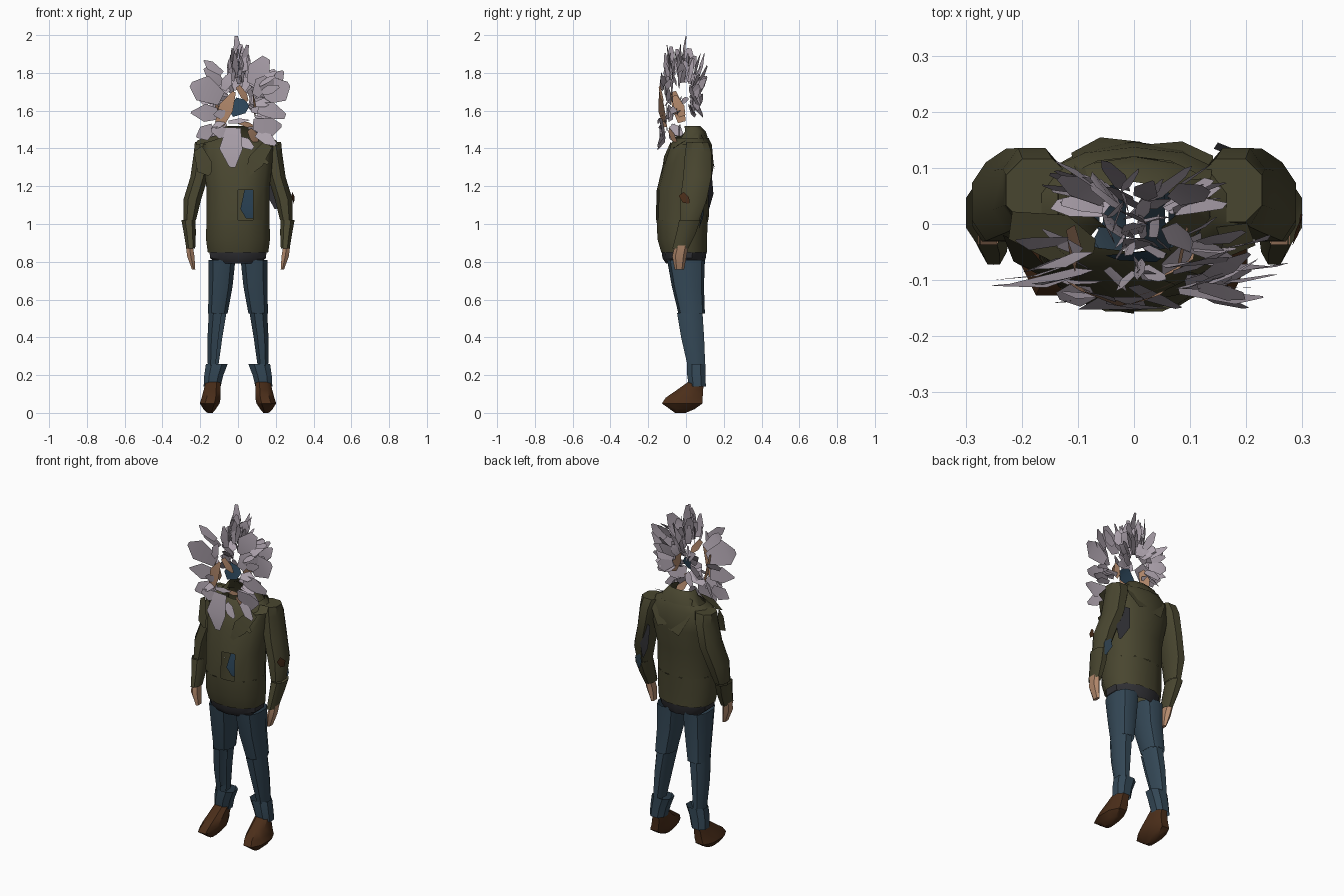
import bpy, bmesh, math, random
from mathutils import Vector

random.seed(23)
old_cube = bpy.data.objects.get("Cube")
if old_cube:
    bpy.data.objects.remove(old_cube, do_unlink=True)


def make_material(name, red, green, blue):
    material = bpy.data.materials.new(name)
    material.use_nodes = True
    shader = next(n for n in material.node_tree.nodes if n.type == 'BSDF_PRINCIPLED')
    shader.inputs["Base Color"].default_value = (red, green, blue, 1)
    shader.inputs["Roughness"].default_value = 0.8
    material.diffuse_color = (red, green, blue, 1)
    return material


hair = make_material("ash grey hair", .42, .365, .42)
skin = make_material("tan skin", .45, .25, .15)
olive = make_material("olive cloth", .066, .061, .029)
denim = make_material("blue denim", .034, .064, .093)
leather = make_material("brown leather", .07, .027, .010)
charcoal = make_material("charcoal cloth", .03, .03, .035)
teal = make_material("dark teal cloth", .025, .06, .10)


def finish(name, mesh_builder, material):
    bmesh.ops.recalc_face_normals(mesh_builder, faces=mesh_builder.faces)
    mesh = bpy.data.meshes.new(name)
    mesh_builder.to_mesh(mesh)
    mesh_builder.free()
    mesh.materials.append(material)
    part = bpy.data.objects.new(name, mesh)
    bpy.context.collection.objects.link(part)
    return part


def loft(name, rings, material, side=1, sides=10, power=.85, skip=None, cap=False):
    """Skin elliptical rings (x, y, z, x radius, y radius); skip leaves holes."""
    builder = bmesh.new()
    loops = []
    for x, y, z, width, depth in rings:
        loop = []
        for step in range(sides):
            angle = math.tau * (step + .5) / sides
            c, s = math.cos(angle), math.sin(angle)
            px = x + width * math.copysign(abs(c) ** power, c)
            py = y + depth * math.copysign(abs(s) ** power, s)
            loop.append(builder.verts.new((side * px, py, z)))
        loops.append(loop)
    for low, high in zip(loops, loops[1:]):
        for i in range(sides):
            j = (i + 1) % sides
            corners = (low[i], low[j], high[j], high[i])
            middle = sum((v.co for v in corners), Vector()) / 4
            if not (skip and skip(middle)):
                builder.faces.new(corners)
    if cap:
        builder.faces.new(loops[-1])
    return finish(name, builder, material)


def add_shard(builder, base, tip, width, facing):
    """One loose, bluntly cut flake from base to tip."""
    base, tip, facing = Vector(base), Vector(tip), Vector(facing).normalized()
    across = (tip - base).cross(facing).normalized() * width / 2
    middle = base.lerp(tip, random.uniform(.4, .7)) + facing * width * .08
    blunt = across * random.uniform(.05, .45)
    a, b = builder.verts.new(base - across * .5), builder.verts.new(base + across * .6)
    c = builder.verts.new(middle + across * random.uniform(.7, 1.2))
    d = builder.verts.new(middle - across * random.uniform(.7, 1.2))
    builder.faces.new((a, b, c, d))
    builder.faces.new((d, c, builder.verts.new(tip + blunt), builder.verts.new(tip - blunt)))


def flakes(name, shards, material):
    builder = bmesh.new()
    for shard in shards:
        add_shard(builder, *shard)
    return finish(name, builder, material)


# Jacket body, skirt and collar, with a gap left of the front opening
def chest_gap(p):
    return p.y < -.05 and .03 < p.x < .1 and 1.05 < p.z < 1.16


def front_half(p):
    return p.y < -.01


loft("jacket_body", [(0, -.02, 1.022, .17, .14), (0, -.015, 1.18, .17, .14),
                     (0, .012, 1.31, .185, .135), (0, .025, 1.42, .19, .112),
                     (0, .035, 1.455, .14, .085)], olive, sides=14, power=.92, skip=chest_gap)
loft("jacket_skirt", [(0, -.01, .85, .165, .125), (0, -.02, .92, .175, .135),
                      (0, -.02, 1.022, .172, .14)], olive, sides=12, power=.9)
loft("jacket_collar", [(0, .035, 1.44, .14, .085), (0, .045, 1.49, .10, .06),
                       (0, .03, 1.52, .075, .045)], olive, skip=front_half)
loft("shirt_hem", [(0, -.005, .79, .12, .10), (0, -.01, .82, .155, .115),
                   (0, -.01, .87, .158, .12)], charcoal)
flakes("shirt_panel", [((.06, -.10, 1.18), (.06, -.11, 1.03), .09, (.3, -1, 0))], teal)
flakes("jacket_lapels", [
    ((.16, -.08, 1.42), (.05, -.13, 1.26), .10, (.2, -1, .3)),
    ((.03, -.08, 1.40), (.16, -.11, 1.32), .07, (.1, -1, .4)),
    ((-.03, -.06, 1.44), (-.02, -.14, 1.22), .07, (-.1, -1, .2)),
    ((.21, -.02, 1.43), (.08, -.05, 1.40), .09, (.1, -.6, 1)),
    ((-.22, 0, 1.43), (-.07, -.04, 1.47), .10, (0, -.5, 1)),
    ((-.21, -.03, 1.40), (-.15, -.10, 1.26), .10, (-.5, -1, .1)),
    ((-.02, .15, 1.30), (-.08, .08, 1.49), .14, (0, 1, .4)),
    ((.06, .145, 1.32), (.12, .08, 1.47), .11, (.1, 1, .5)),
], olive)
flakes("underarm_lining", [((.165, .125, 1.29), (.20, .12, 1.08), .10, (.4, 1, 0))], charcoal)
flakes("left_elbow_patch", [((.285, -.025, 1.16), (.296, .015, 1.11), .06, (1, -.2, 0))], leather)
flakes("left_wrist_lining", [((.25, .09, 1.08), (.26, .07, .98), .05, (.2, 1, 0))], denim)


# Sleeves, hands, legs and boots, mirrored on both sides
def shin_gap(p):
    return -.11 < p.x < -.04 and p.y < .02


for label, side in (("left", 1), ("right", -1)):
    loft(label + "_upper_sleeve", [(.255, .02, 1.022, .035, .055), (.242, .04, 1.13, .05, .075),
                                   (.205, .06, 1.25, .05, .08), (.182, .065, 1.38, .055, .075),
                                   (.172, .06, 1.435, .06, .06)],
         olive, side, sides=8, cap=True)
    loft(label + "_forearm", [(.25, -.03, .87, .025, .045), (.255, 0, .95, .034, .055),
                              (.262, .02, 1.02, .04, .06)], olive, side, sides=8)
    loft(label + "_hand", [(.26, -.02, .90, .02, .036), (.25, -.035, .83, .022, .038),
                           (.235, -.035, .76, .01, .025)], skin, side, sides=6, cap=True)
    loft(label + "_thigh", [(.107, .03, .525, .054, .07), (.092, .01, .67, .066, .085),
                            (.085, 0, .81, .074, .10)], denim, side)
    loft(label + "_shin", [(.132, .055, .25, .03, .05), (.122, .035, .4, .042, .065),
                           (.108, .02, .53, .05, .072)], denim, side, sides=8,
         skip=shin_gap if side < 0 else None)
    loft(label + "_cuff", [(.137, .06, .14, .048, .048), (.128, .055, .2, .054, .052),
                           (.112, .055, .26, .062, .052)], denim, side, sides=8)
    loft(label + "_boot", [(.132, .055, .165, .042, .045), (.137, .02, .12, .048, .075),
                           (.142, -.01, .08, .054, .105), (.15, -.02, .05, .056, .115),
                           (.15, -.02, .02, .035, .07), (.148, -.03, 0, .015, .03)],
         leather, side, sides=8, cap=True)

# Face fragments
flakes("face_pieces", [
    ((-.10, -.11, 1.53), (-.02, -.14, 1.70), .10, (-.4, -1, 0)),
    ((0, -.14, 1.73), (.05, -.12, 1.65), .05, (.3, -1, .1)),
    ((0, -.13, 1.54), (.08, -.10, 1.52), .03, (.2, -1, 0)),
    ((.06, -.09, 1.50), (.10, -.05, 1.43), .05, (.4, -1, 0)),
    ((-.10, -.02, 1.54), (-.11, -.07, 1.70), .08, (-1, -.3, 0)),
    ((.09, -.02, 1.57), (.08, -.06, 1.68), .06, (1, -.2, 0)),
], skin)
flakes("neck_cloth", [((-.04, -.06, 1.59), (.05, -.05, 1.64), .09, (0, -1, .2))], teal)

# Broad locks around the face
flakes("face_locks", [
    ((-.09, -.08, 1.66), (-.25, -.11, 1.74), .14, (-.3, -1, .1)),
    ((-.11, -.07, 1.58), (-.25, -.10, 1.59), .11, (-.2, -1, 0)),
    ((-.09, -.05, 1.74), (-.17, -.08, 1.83), .08, (-.2, -1, .2)),
    ((-.13, -.06, 1.51), (-.22, -.09, 1.46), .08, (-.2, -1, -.2)),
    ((-.08, -.12, 1.71), (-.04, -.13, 1.80), .06, (-.2, -1, .3)),
    ((.07, -.07, 1.74), (.15, -.06, 1.88), .11, (.2, -1, .2)),
    ((.14, -.07, 1.67), (.27, -.07, 1.74), .13, (.3, -1, .1)),
    ((.17, -.04, 1.73), (.24, -.02, 1.81), .08, (.4, -1, .2)),
    ((.09, -.11, 1.68), (.15, -.09, 1.78), .08, (.3, -1, 0)),
    ((.11, -.10, 1.62), (.25, -.09, 1.57), .10, (.2, -1, -.1)),
    ((.08, -.12, 1.53), (.23, -.13, 1.52), .11, (.1, -1, -.2)),
    ((.10, -.11, 1.48), (.20, -.15, 1.42), .07, (.2, -1, 0)),
], hair)
flakes("beard", [
    ((-.02, -.13, 1.51), (-.03, -.15, 1.30), .14, (0, -1, 0)),
    ((-.04, -.12, 1.48), (-.14, -.14, 1.50), .07, (-.2, -1, .1)),
    ((0, -.11, 1.45), (.08, -.15, 1.40), .07, (.2, -1, 0)),
    ((-.05, -.14, 1.54), (.06, -.15, 1.55), .03, (0, -1, .3)),
    ((.05, -.08, 1.52), (.12, -.02, 1.47), .06, (1, -.5, .5)),
], hair)

# Upright spikes on the crown, longer from front to back than side to side
spikes = [((0, -.02, 1.80), (-.01, 0, 1.995), .05, (.3, -1, 0))]
for i in range(28):
    angle = math.tau * (i + random.uniform(-.4, .4)) / 28
    out = Vector((math.cos(angle), 1.5 * math.sin(angle), 0))
    base = out * random.uniform(.01, .06) + Vector((0, -.02, random.uniform(1.74, 1.83)))
    tip = base + out * random.uniform(-.01, .03)
    tip.x += random.uniform(-.03, .03)
    tip.z += random.uniform(.07, .14)
    spikes.append((base, tip, random.uniform(.035, .06),
                   (random.uniform(-1, 1), random.uniform(-1, 1), random.uniform(-.5, .5))))
flakes("crown_spikes", spikes, hair)

# Fans of locks behind the head and at its sides
fan = []
for i in range(30):
    angle = math.pi * (1.5 * (i + random.random()) / 30 - .25)
    out = Vector((math.cos(angle), random.uniform(.1, .6), .9 * math.sin(angle)))
    base = Vector((.01, .015, 1.66)) + out * random.uniform(.05, .10)
    tip = base + out * random.uniform(.06, .11)
    tip.y = min(tip.y, .15)
    fan.append((base, tip, random.uniform(.05, .08), (random.uniform(-1, 1), 1, random.uniform(-.5, .9))))
flakes("back_locks", fan, hair)
side_locks = []
for i in range(20):
    side = -1 if i % 3 == 0 else 1
    base = Vector((side * random.uniform(.06, .13), random.uniform(-.13, -.02), random.uniform(1.5, 1.8)))
    tip = base + Vector((side * random.uniform(.06, .11), random.uniform(-.03, .05), (base.z - 1.62) * .4))
    side_locks.append((base, tip, random.uniform(.04, .065), (side * .3, -1, random.uniform(-.3, 1.2))))
flakes("side_locks", side_locks, hair)

# Smooth shading with sharp creases
bpy.ops.object.select_all(action='DESELECT')
for part in bpy.context.collection.objects:
    if part.type == 'MESH':
        part.select_set(True)
        bpy.context.view_layer.objects.active = part
bpy.ops.object.shade_smooth_by_angle(angle=math.radians(40))
